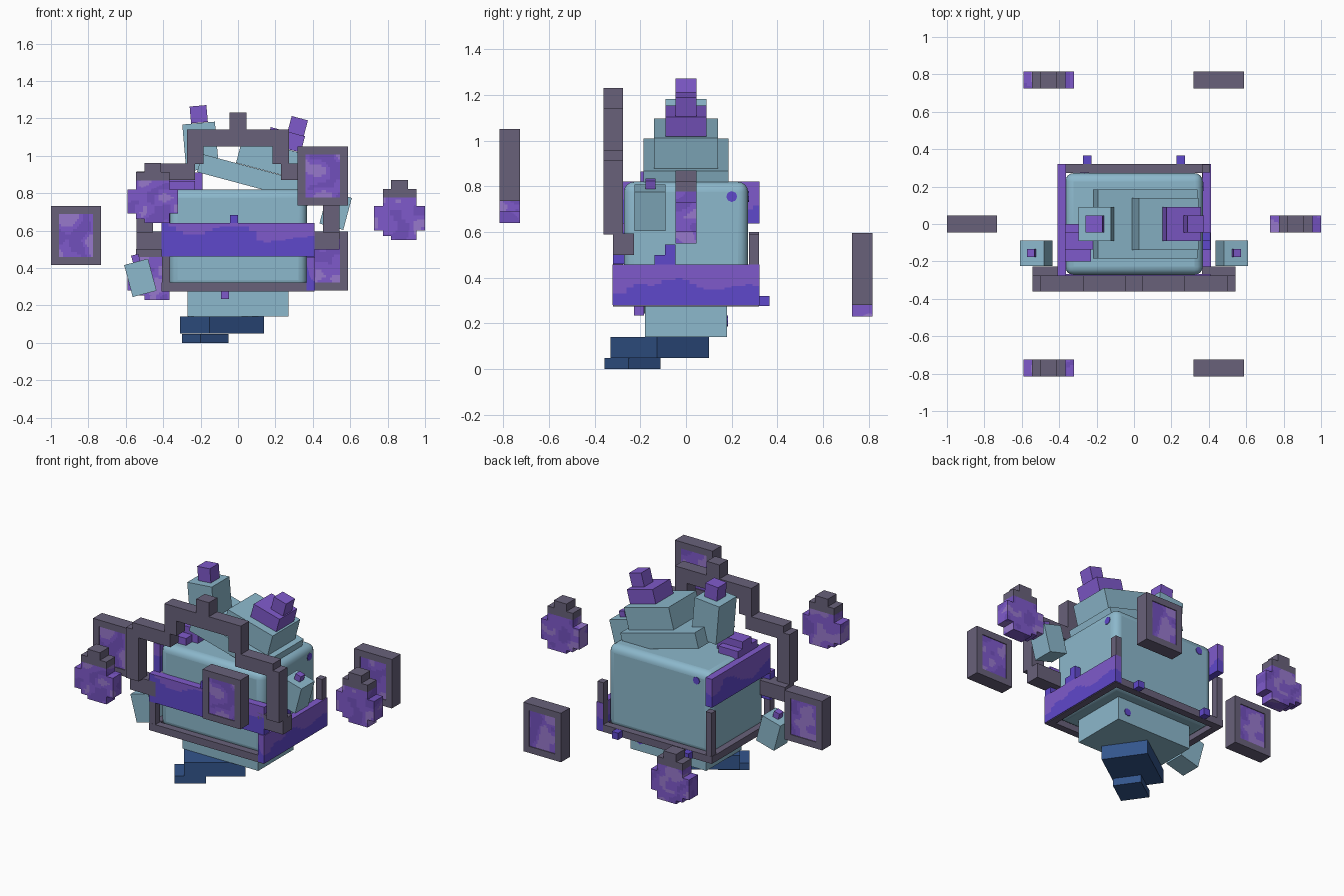
import bpy, bmesh, math
from mathutils import Matrix, Vector, noise

old = bpy.data.objects.get("Cube")
if old:
    bpy.data.objects.remove(old)


def material(name, code):
    rgb = [int(code[i:i + 2], 16) / 255 for i in (0, 2, 4)]
    rgb = [c / 12.92 if c < 0.04 else ((c + 0.055) / 1.055) ** 2.4 for c in rgb]
    m = bpy.data.materials.new(name)
    m.use_nodes = True
    m.diffuse_color = (*rgb, 1)
    m.node_tree.nodes["Principled BSDF"].inputs["Base Color"].default_value = (*rgb, 1)
    return m


TEAL = material("pale teal", "8CB8CC")
DARK = material("dark slate", "68617A")
BLUE = material("navy blue", "33558C")
VIOLET = material("violet", "7F5ACB")
DEEP = material("deep indigo", "5F48CB")
LILAC = material("lilac", "9778CC")
PLUM = material("plum", "7150BC")


def block(name, mats, center, size, tilt=0.0, spin=0.0, cuts=0, rule=None):
    """Box, optionally tilted about y or spun about z, with faces coloured by a rule."""
    bm = bmesh.new()
    bmesh.ops.create_cube(bm, size=1, matrix=Matrix.Diagonal((*size, 1)))
    if cuts:
        bmesh.ops.subdivide_edges(bm, edges=bm.edges[:], cuts=cuts, use_grid_fill=True)
    for f in bm.faces:
        if rule:
            f.material_index = rule(f.calc_center_median() + Vector(center), center, size)
    me = bpy.data.meshes.new(name)
    bm.to_mesh(me)
    bm.free()
    for m in mats if isinstance(mats, list) else [mats]:
        me.materials.append(m)
    ob = bpy.data.objects.new(name, me)
    ob.location = center
    ob.rotation_euler = (0, math.radians(tilt), math.radians(spin))
    bpy.context.collection.objects.link(ob)
    return ob


def span(name, mats, x, y, z, **kw):
    """Box given by its ranges."""
    r = (x, y, z)
    return block(name, mats, [(a + b) / 2 for a, b in r], [b - a for a, b in r], **kw)


def crystal_rule(p, center, size):
    n = noise.noise(p * 13)
    return 1 if n > 0.22 else 2 if n < -0.18 else 0


def band_rule(p, center, size):
    height = (p.z - center[2]) / size[2]
    return 1 if height + noise.noise(p * 6) * 0.7 < 0.12 else 0


CRYSTAL = [VIOLET, LILAC, PLUM]
BAND = [VIOLET, DEEP]

# Body with rounded edges, and the lower block
body = span("body", TEAL, (-.368, .368), (-.272, .272), (.29, .82))
bev = body.modifiers.new("rounding", "BEVEL")
bev.width = 0.045
bev.segments = 4
bpy.context.view_layer.objects.active = body
body.select_set(True)
bpy.ops.object.shade_smooth_by_angle(angle=math.radians(35))
body.select_set(False)
span("lower_body", TEAL, (-.27, .27), (-.18, .18), (.14, .3))

# Turned pedestal
block("pedestal", BLUE, (-.085, -.115, .095), (.356, .277, .09), spin=35)
block("pedestal_foot", BLUE, (-.175, -.235, .024), (.184, .17, .048), spin=35)

# Base ring and corner posts
for s, side in ((-1, "front"), (1, "back")):
    block(side + "_rail", DARK, (0, s * .297, .298), (.816, .046, .046))
for s, side in ((-1, "right"), (1, "left")):
    block(side + "_rail", DARK, (s * .386, 0, .297), (.044, .55, .044))
for sx, sy, top in ((1, 1, .59), (-1, 1, .6), (-1, -1, .5)):
    span("corner_post", DARK, sorted((sx * .364, sx * .406)),
         sorted((sy * .275, sy * .319)), (.3, top))

# Coloured bands, one step higher on each side
span("front_band", BAND, (-.41, .41), (-.32, -.268), (.46, .64), cuts=20, rule=band_rule)
span("left_band", BAND, (.366, .412), (-.322, .322), (.28, .458), cuts=20, rule=band_rule)
span("right_band", BAND, (-.41, -.364), (-.275, .322), (.637, .82), cuts=20, rule=band_rule)

# Crystal lumps on the bands and rails
span("left_lump", DEEP, (.366, .41), (-.138, -.046), (.455, .5))
span("left_lump_tip", DEEP, (.366, .41), (-.092, -.046), (.5, .546))
span("right_lump", VIOLET, (-.37, -.23), (-.2, 0), (.81, .865))
span("right_lump_tip", VIOLET, (-.37, -.19), (-.137, -.046), (.82, .91))
for x in (-.25, .25):
    block("back_stud", DEEP, (x, .342, .298), (.044, .046, .044))
block("front_stud", DEEP, (-.022, -.297, .662), (.044, .044, .044))
block("under_stud", VIOLET, (-.07, -.205, .256), (.044, .044, .044))


# Painted spots
def spot(center, axis):
    bpy.ops.mesh.primitive_cylinder_add(vertices=8, radius=.024, depth=.006, location=center)
    ob = bpy.context.object
    ob.name = "spot"
    ob.rotation_euler = (0, math.pi / 2, 0) if axis == "x" else (math.pi / 2, 0, 0)
    ob.data.materials.append(DEEP)


spot((.368, .2, .755), "x")
spot((-.265, .272, .755), "y")
spot((.2, .18, .21), "y")

# Stepped arch in front
Y = (-.36, -.275)
span("arch_knob", DARK, (-.045, .045), Y, (1.14, 1.23))
span("arch_top", DARK, (-.272, .272), Y, (1.05, 1.14))
for s, side in ((-1, "right"), (1, "left")):
    def mirrored(name, a, b, y, z):
        span(side + name, DARK, sorted((s * a, s * b)), y, z)
    mirrored("_arch_drop", .185, .272, Y, (.955, 1.05))
    mirrored("_arch_shoulder", .23, .5, Y, (.87, .958))
    mirrored("_arch_column", .455, .544, Y, (.59, .915))
    mirrored("_arch_hook", .364, .544, (-.32, -.228), (.5, .594))

# Tilted arms with a stud on each
for s, z, side in ((-1, .347, "right"), (1, .706, "left")):
    block(side + "_arm", TEAL, (s * .522, -.157, z), (.132, .135, .177), tilt=s * 15)
    block(side + "_arm_stud", VIOLET, (s * .547, -.155, z + .104), (.04, .044, .04), tilt=s * 15)

# Tilted slabs and horns on top
block("lower_slab", TEAL, (.06, 0, .89), (.55, .37, .1), tilt=15)
block("upper_slab", TEAL, (.167, 0, .987), (.33, .28, .14), tilt=15)
block("left_horn_base", VIOLET, (.255, 0, 1.085), (.19, .18, .09), tilt=15)
block("left_horn_tip", VIOLET, (.319, 0, 1.157), (.09, .09, .09), tilt=15)
block("right_horn_base", TEAL, (-.2, 0, 1.05), (.175, .18, .25), tilt=-5)
block("right_horn_tip", VIOLET, (-.21, 0, 1.222), (.09, .09, .09), tilt=-5)


# Floating framed plaques
def plaque(x, y, z):
    w, h, b = .268, .315, .042
    for s in (-1, 1):
        block("plaque_side", DARK, (x + s * (w - b) / 2, y, z), (b, .09, h))
        block("plaque_rail", DARK, (x, y, z + s * (h - b) / 2), (w - 2 * b, .09, b))
    block("plaque_panel", CRYSTAL, (x, y, z), (w - 2 * b, .08, h - 2 * b),
          cuts=16, rule=crystal_rule)


for place in ((.453, -.77, .892), (.453, .77, .438), (-.866, 0, .573)):
    plaque(*place)


# Floating crystal buds with a dark cap
def bud(x, y, z):
    rows = ((-.045, .09, 0, .022), (-.09, .09, .022, .05),
            (-.136, .136, .05, .18), (-.09, .09, .18, .228))
    for a, b, lo, hi in rows:
        span("bud_row", CRYSTAL, (x + a, x + b), (y - .045, y + .045), (z + lo, z + hi),
             cuts=12, rule=crystal_rule)
    block("bud_cap", DARK, (x, y, z + .25), (.18, .09, .044))
    block("bud_cap_tip", DARK, (x, y, z + .296), (.09, .09, .048))


for place in ((-.456, -.77, .64), (-.456, .77, .23), (.864, 0, .55)):
    bud(*place)
